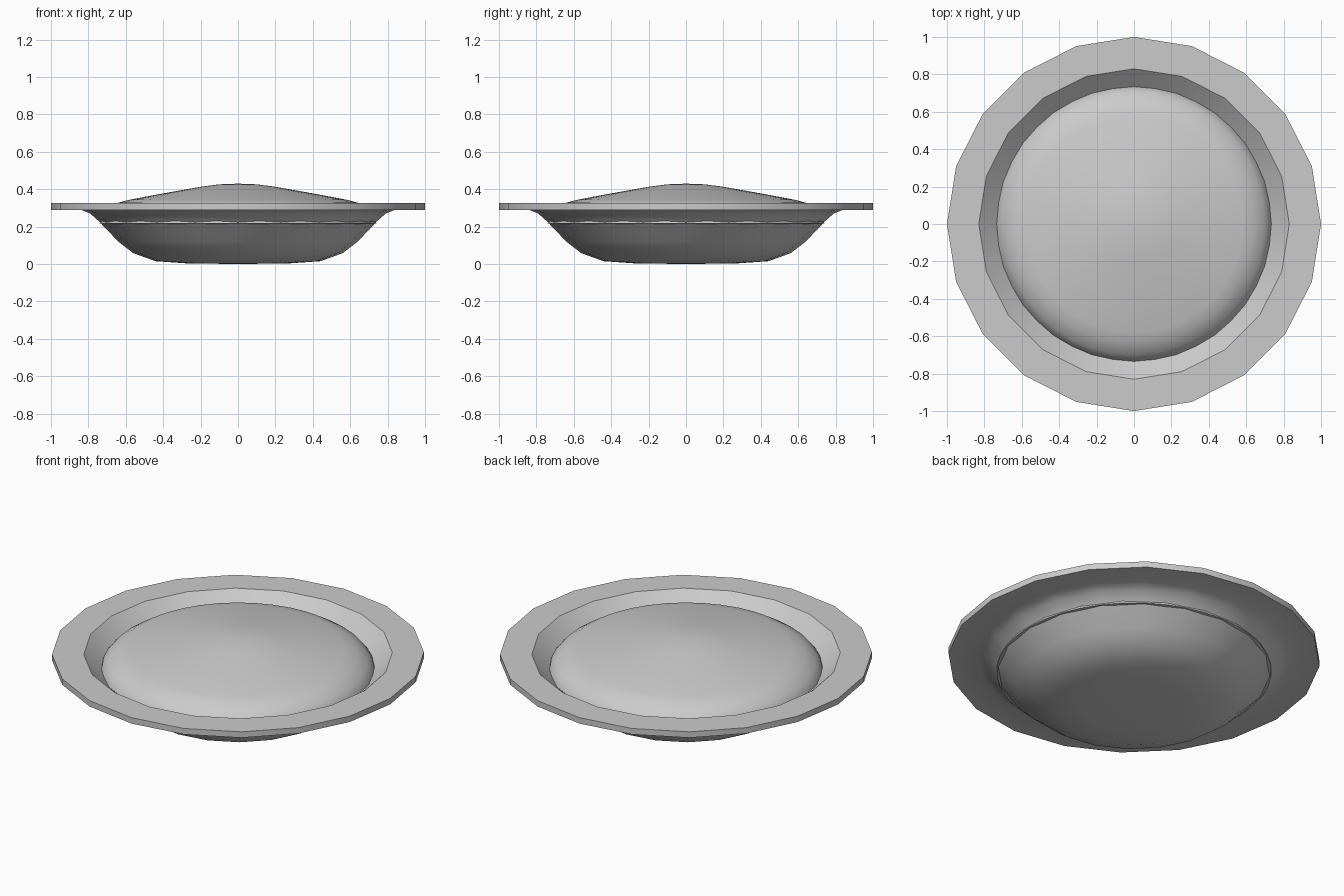
import bpy, bmesh, math

if "Cube" in bpy.data.objects:
    bpy.data.objects.remove(bpy.data.objects["Cube"])


def lathe(name, profile, sides, angle):
    """Spin a (radius, height) profile around z."""
    bm = bmesh.new()
    verts = [bm.verts.new((r, 0, z)) for r, z in profile]
    edges = [bm.edges.new(p) for p in zip(verts, verts[1:])]
    bmesh.ops.spin(bm, geom=verts + edges, cent=(0, 0, 0), axis=(0, 0, 1),
                   angle=2 * math.pi, steps=sides)
    bmesh.ops.remove_doubles(bm, verts=bm.verts, dist=1e-4)
    bmesh.ops.recalc_face_normals(bm, faces=bm.faces)
    mesh = bpy.data.meshes.new(name)
    bm.to_mesh(mesh)
    bm.free()
    ob = bpy.data.objects.new(name, mesh)
    bpy.context.collection.objects.link(ob)
    bpy.ops.object.select_all(action='DESELECT')
    ob.select_set(True)
    bpy.context.view_layer.objects.active = ob
    bpy.ops.object.shade_smooth_by_angle(angle=math.radians(angle))
    return ob


# Wide-rimmed bowl: outside, rim, then the inner wall and floor
lathe("bowl", [(0, 0), (.28, .004), (.44, .015), (.56, .058), (.64, .12),
               (.745, .23), (.79, .27), (.84, .29), (1, .29), (1, .325),
               (.83, .325), (.765, .265), (.72, .225), (.62, .13),
               (.54, .08), (.43, .04), (0, .03)], 20, 40)

# Domed filling sitting in the bowl
lathe("filling", [(0, .43), (.1, .426), (.2, .413), (.42, .374), (.58, .344),
                  (.64, .328), (.70, .29), (.73, .255), (.74, .217),
                  (.70, .212), (0, .212)], 40, 40)
